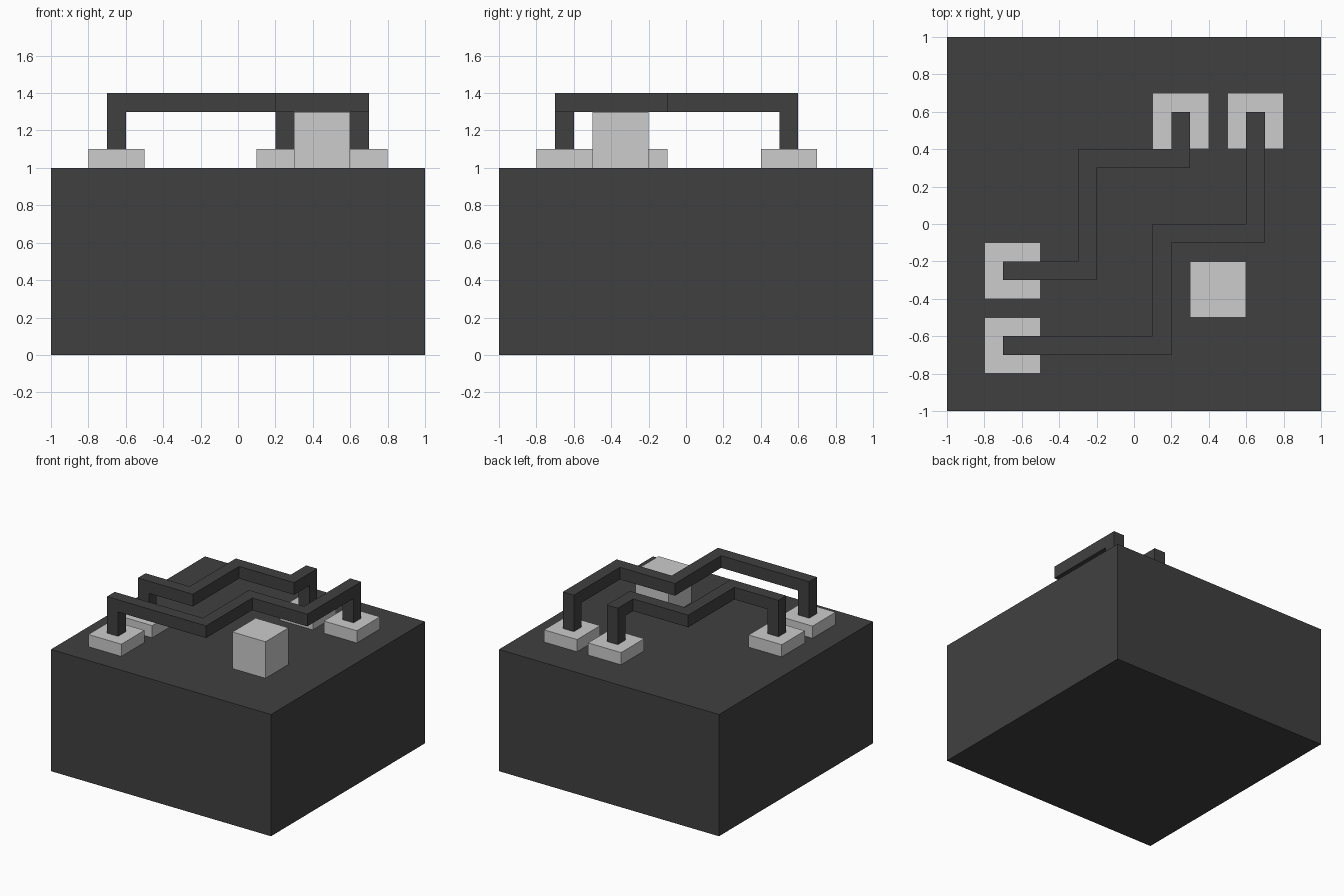
import bpy
import bmesh
from mathutils import Vector

cube = bpy.data.objects.get("Cube")
if cube:
    bpy.data.objects.remove(cube, do_unlink=True)


def make_material(name, value):
    mat = bpy.data.materials.new(name)
    mat.use_nodes = True
    color = (value, value, value, 1.0)
    mat.diffuse_color = color
    mat.node_tree.nodes["Principled BSDF"].inputs["Base Color"].default_value = color
    return mat


dark = make_material("dark grey", 0.051)
light = make_material("light grey", 0.604)


def add_object(name, bm, mat):
    bmesh.ops.recalc_face_normals(bm, faces=bm.faces)
    mesh = bpy.data.meshes.new(name)
    bm.to_mesh(mesh)
    bm.free()
    mesh.materials.append(mat)
    obj = bpy.data.objects.new(name, mesh)
    bpy.context.collection.objects.link(obj)
    return obj


def box(name, x, y, z_bottom, size, mat):
    bm = bmesh.new()
    bmesh.ops.create_cube(bm, size=1)
    bmesh.ops.scale(bm, vec=size, verts=bm.verts)
    bmesh.ops.translate(bm, vec=(x, y, z_bottom + size[2] / 2), verts=bm.verts)
    return add_object(name, bm, mat)


def square_pipe(name, plan, z_bottom, z_run, half, mat):
    """Sweep a square along a plan path with a vertical leg at each end."""
    path = [Vector((*plan[0], z_bottom))]
    path += [Vector((x, y, z_run)) for x, y in plan]
    path.append(Vector((*plan[-1], z_bottom)))
    bm = bmesh.new()
    corners = [(-1, -1), (1, -1), (1, 1), (-1, 1)]
    points = [path[0] + Vector((a * half, b * half, 0)) for a, b in corners]
    ring = [bm.verts.new(p) for p in points]
    bm.faces.new(ring)
    for i in range(1, len(path)):
        d_in = (path[i] - path[i - 1]).normalized()
        d_out = (path[i + 1] - path[i]).normalized() if i + 1 < len(path) else d_in
        normal = d_in + d_out
        # Slide the section along the run onto the mitre plane
        points = [p + d_in * ((path[i] - p).dot(normal) / d_in.dot(normal)) for p in points]
        new_ring = [bm.verts.new(p) for p in points]
        for k in range(4):
            j = (k + 1) % 4
            bm.faces.new((ring[k], ring[j], new_ring[j], new_ring[k]))
        ring = new_ring
    bm.faces.new(ring)
    return add_object(name, bm, mat)


# Main block and the raised cube on top
box("base_block", 0, 0, 0, (2, 2, 1), dark)
box("raised_cube", 0.45, -0.35, 1, (0.3, 0.3, 0.3), light)

# Stepped square pipes, each standing on a pad at both ends
runs = {
    "back": [(-0.65, -0.25), (-0.25, -0.25), (-0.25, 0.35), (0.25, 0.35), (0.25, 0.55)],
    "front": [(-0.65, -0.65), (0.15, -0.65), (0.15, -0.05), (0.65, -0.05), (0.65, 0.55)],
}
for side, plan in runs.items():
    square_pipe(side + "_pipe", plan, 1.1, 1.35, 0.05, dark)
    for end, (x, y) in (("start", plan[0]), ("end", plan[-1])):
        box(f"{side}_pipe_{end}_pad", x, y, 1, (0.3, 0.3, 0.1), light)
